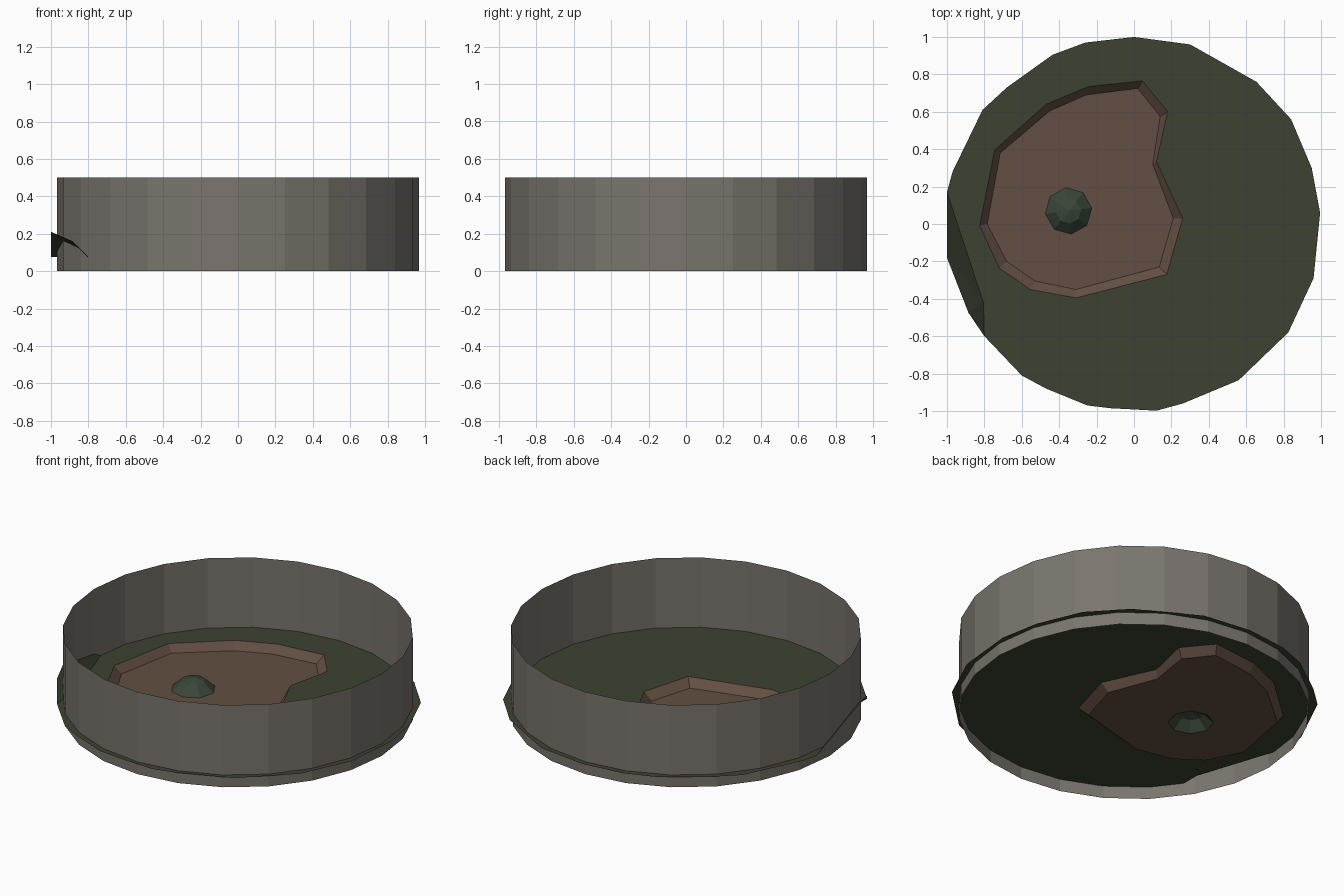
import bpy, bmesh, math

if "Cube" in bpy.data.objects:
    bpy.data.objects.remove(bpy.data.objects["Cube"])

GROUND, FLOOR = 0.075, 0.03


def material(name, rgb):
    m = bpy.data.materials.new(name)
    lin = [((c / 255 + 0.055) / 1.055) ** 2.4 for c in rgb]
    m.diffuse_color = (*lin, 1)
    m.use_nodes = True
    m.node_tree.nodes["Principled BSDF"].inputs["Base Color"].default_value = m.diffuse_color
    return m


def finish(name, bm, mat):
    me = bpy.data.meshes.new(name)
    bm.to_mesh(me)
    bm.free()
    me.materials.append(mat)
    ob = bpy.data.objects.new(name, me)
    bpy.context.collection.objects.link(ob)
    return ob


def loop_edges(bm, pts, z):
    vs = [bm.verts.new((x, y, z)) for x, y in pts]
    return [bm.edges.new((vs[i - 1], vs[i])) for i in range(len(vs))]


def fill_flat(bm, edges):
    """Fill outline and holes with upward-facing triangles."""
    bmesh.ops.triangle_fill(bm, edges=edges, use_beauty=True, normal=(0, 0, 1))
    face_up(bm)


def face_up(bm):
    bm.normal_update()
    for f in bm.faces:
        if f.normal.z < 0:
            f.normal_flip()


def bridge(bm, a, b):
    n = len(a)
    for i in range(n):
        bm.faces.new((a[i - 1], a[i], b[i], b[i - 1]))


def circle(r, n, phase=0.0, cx=0.0, cy=0.0):
    return [(cx + r * math.cos(phase + math.tau * i / n),
             cy + r * math.sin(phase + math.tau * i / n)) for i in range(n)]


stone = material("grey stone", (122, 117, 110))
grass = material("dark moss green", (60, 66, 50))
mud = material("brown mud", (99, 79, 67))
leaf = material("cool green", (58, 71, 58))

# open round wall
bm = bmesh.new()
ring = circle(0.968, 24)
low = [bm.verts.new((x, y, 0)) for x, y in ring]
high = [bm.verts.new((x, y, 0.5)) for x, y in ring]
bridge(bm, low, high)
finish("round_wall", bm, stone)

# outlines of the ground and of the hollow in it
A, F, B = (-1, .17), (-.805, -.42), (-.8, -.6)
rim = [(0, 1), (.3, .96), (.655, .76), (.84, .56), (.95, .3), (.995, .06),
       (.96, -.29), (.825, -.58), (.56, -.835), (.26, -.96), (.12, -.998),
       (-.125, -.985), (-.25, -.97), (-.47, -.88), (-.6, -.81), B, F, A,
       (-.97, .28), (-.81, .61), (-.68, .73), (-.435, .905), (-.26, .97)]
bank_top = [(.045, .765), (.18, .6), (.12, .335), (.26, .03), (.175, -.27),
            (-.31, -.395), (-.555, -.35), (-.72, -.235), (-.825, -.01),
            (-.745, .395), (-.47, .64), (-.245, .735)]
bank_foot = [(.02, .725), (.14, .575), (.1, .32), (.21, .03), (.135, -.23),
             (-.31, -.35), (-.53, -.305), (-.68, -.2), (-.785, 0),
             (-.715, .38), (-.45, .605), (-.255, .69)]

# flat ground with the hollow cut out
bm = bmesh.new()
fill_flat(bm, loop_edges(bm, rim, GROUND) + loop_edges(bm, bank_top, GROUND))
# upturned edge on the left
fold = bm.verts.new((*F, GROUND))
edge = [bm.verts.new(p) for p in ((*A, GROUND), (-1, -.18, .21),
                                  (-.885, -.475, .16), (*B, GROUND))]
for p, q in zip(edge, edge[1:]):
    bm.faces.new((fold, p, q))
face_up(bm)
bmesh.ops.remove_doubles(bm, verts=bm.verts[:], dist=1e-4)
finish("mossy_ground", bm, grass)

# sloping bank and floor of the hollow
mound_ring = circle(0.125, 8, 0.12, -.35, .07)
bm = bmesh.new()
fill_flat(bm, loop_edges(bm, bank_foot, FLOOR) + loop_edges(bm, mound_ring, FLOOR))
top = [bm.verts.new((x, y, GROUND)) for x, y in bank_top]
foot = [bm.verts.new((x, y, FLOOR)) for x, y in bank_foot]
bridge(bm, top, foot)
face_up(bm)
bmesh.ops.remove_doubles(bm, verts=bm.verts[:], dist=1e-4)
finish("muddy_hollow", bm, mud)

# small faceted mound
bm = bmesh.new()
base = [bm.verts.new((x, y, FLOOR)) for x, y in mound_ring]
mid = [bm.verts.new((x, y, 0.083))
       for x, y in circle(0.068, 8, 0.12, -.35, .07)]
bridge(bm, base, mid)
tip = bm.verts.new((-.34, .075, 0.102))
for i in range(8):
    bm.faces.new((mid[i - 1], mid[i], tip))
face_up(bm)
finish("mound", bm, leaf)
